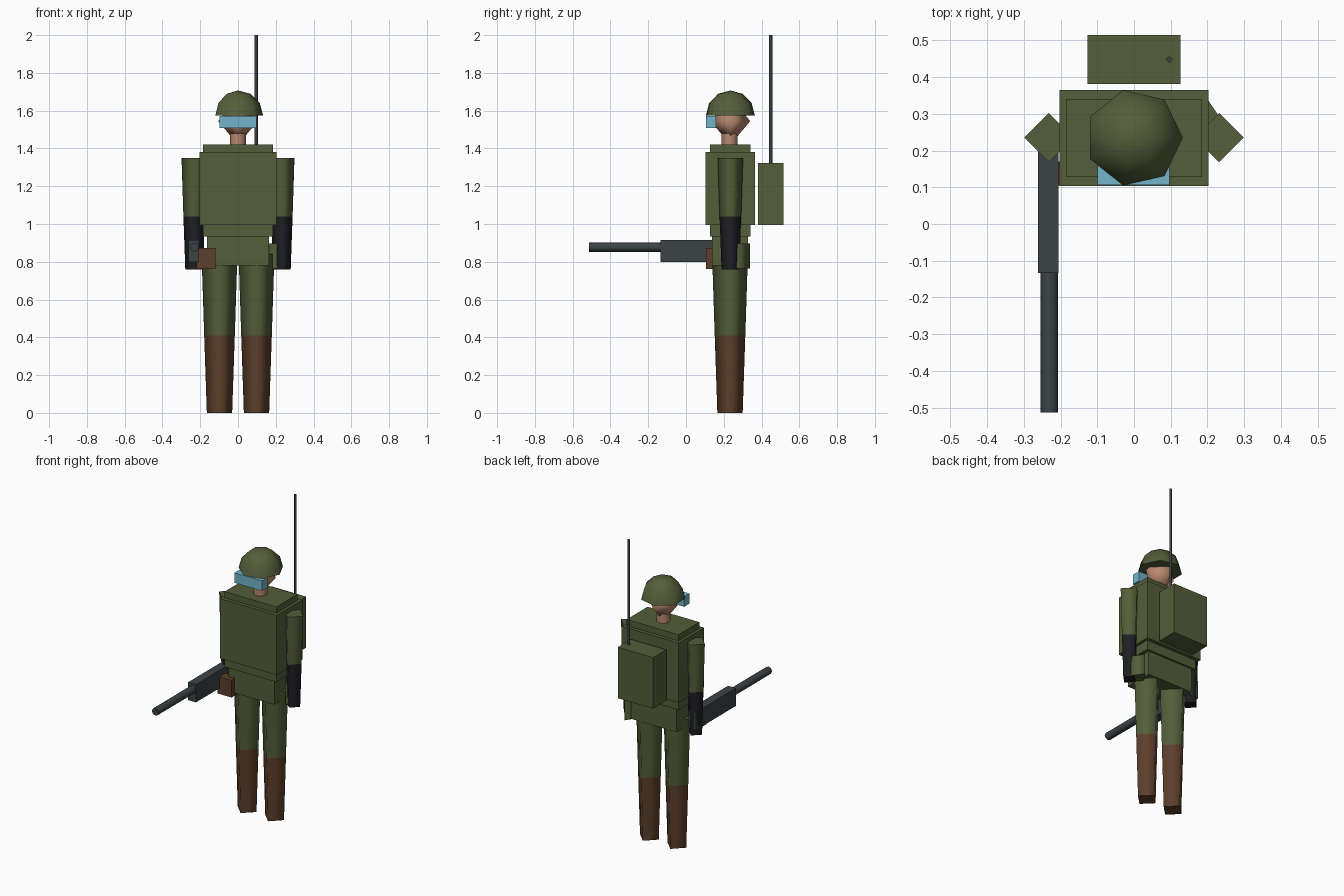
import bpy, bmesh, math
from mathutils import Matrix

if "Cube" in bpy.data.objects:
    bpy.data.objects.remove(bpy.data.objects["Cube"], do_unlink=True)

MID = 0.235  # depth of the body's centre line


def material(name, rgb):
    m = bpy.data.materials.new(name)
    m.use_nodes = True
    m.diffuse_color = (*rgb, 1)
    m.node_tree.nodes["Principled BSDF"].inputs["Base Color"].default_value = (*rgb, 1)
    return m


olive = material("olive cloth", (0.088, 0.112, 0.042))
brown = material("brown leather", (0.11, 0.05, 0.025))
skin = material("skin", (0.48, 0.25, 0.16))
blue = material("goggle blue", (0.17, 0.46, 0.6))
black = material("black glove", (0.014, 0.014, 0.017))
steel = material("gun metal", (0.045, 0.057, 0.06))


def finish(name, bm, mats):
    bmesh.ops.recalc_face_normals(bm, faces=bm.faces[:])
    mesh = bpy.data.meshes.new(name)
    bm.to_mesh(mesh)
    bm.free()
    for m in mats:
        mesh.materials.append(m)
    obj = bpy.data.objects.new(name, mesh)
    bpy.context.collection.objects.link(obj)
    return obj


def box(name, xs, ys, zs, mat):
    bm = bmesh.new()
    bmesh.ops.create_cube(bm, size=1)
    for v in bm.verts:
        for i, (lo, hi) in enumerate((xs, ys, zs)):
            v.co[i] = lo if v.co[i] < 0 else hi
    return finish(name, bm, [mat])


def tube(name, centre, rings, sides, mats, stretch=1, along_y=False):
    """Smooth-sided loft through (height, radius) rings, one material per band."""
    bm = bmesh.new()
    loops = []
    for h, r in rings:
        angles = [math.tau * k / sides for k in range(sides)]
        loops.append([bm.verts.new((r * stretch * math.cos(a), r * math.sin(a), h)) for a in angles])
    for band, (low, high) in enumerate(zip(loops, loops[1:])):
        for k in range(sides):
            n = (k + 1) % sides
            f = bm.faces.new((low[k], low[n], high[n], high[k]))
            f.smooth = True
            f.material_index = min(band, len(mats) - 1)
    bm.faces.new(loops[0])
    top = bm.faces.new(loops[-1])
    top.material_index = len(mats) - 1
    if along_y:
        bm.transform(Matrix.Rotation(math.radians(-90), 4, "X"))
    bm.transform(Matrix.Translation(centre))
    return finish(name, bm, mats)


# Torso, vest and hips
box("torso", (-0.185, 0.185), (0.128, 0.341), (0.935, 1.42), olive)
box("vest", (-0.203, 0.203), (0.104, 0.365), (0.995, 1.38), olive)
box("hips", (-0.163, 0.163), (0.138, 0.328), (0.78, 0.96), olive)

# Limbs: tapered four-sided legs with boots, arms with gloves
for side, sign in (("left", 1), ("right", -1)):
    tube(side + "_leg", (sign * 0.098, MID - 0.002, 0),
         [(0, 0.067), (0.41, 0.081), (0.84, 0.095)], 4, [brown, olive])
    tube(side + "_arm", (sign * 0.232, MID, 0),
         [(0.76, 0.047), (1.04, 0.057), (1.35, 0.067)], 4, [black, olive])

# Neck and faceted head
tube("neck", (0, MID - 0.004, 0), [(1.41, 0.042), (1.48, 0.042)], 8, [skin])
bm = bmesh.new()
bmesh.ops.create_uvsphere(bm, u_segments=4, v_segments=2, radius=1)
for f in bm.faces:
    f.smooth = True
bm.transform(Matrix.Translation((0, MID, 1.545)) @ Matrix.Diagonal((0.105, 0.105, 0.125, 1)))
finish("head", bm, [skin])

# Domed seven-sided helmet
bm = bmesh.new()
SIDES, RADIUS = 7, 0.133
dome = []
for elevation in (0, 30, 60):
    e = math.radians(elevation)
    dome.append([bm.verts.new((RADIUS * math.cos(e) * math.cos(math.tau * k / SIDES),
                               RADIUS * math.cos(e) * math.sin(math.tau * k / SIDES),
                               RADIUS * math.sin(e))) for k in range(SIDES)])
crown = bm.verts.new((0, 0, RADIUS))
for k in range(SIDES):
    n = (k + 1) % SIDES
    for low, high in zip(dome, dome[1:]):
        bm.faces.new((low[k], low[n], high[n], high[k])).smooth = True
    bm.faces.new((dome[-1][k], dome[-1][n], crown)).smooth = True
bm.faces.new(dome[0])
bm.transform(Matrix.Translation((0, MID, 1.574)))
finish("helmet", bm, [olive])

box("goggles", (-0.099, 0.097), (0.106, 0.16), (1.508, 1.573), blue)

# Radio pack with antenna
box("radio_pack", (-0.126, 0.126), (0.381, 0.515), (0.994, 1.323), olive)
tube("antenna", (0.096, 0.448, 0), [(1.3, 0.009), (2.0, 0.009)], 4, [steel])

# Pouch and canteen on the belt
box("leather_pouch", (-0.22, -0.12), (0.105, 0.17), (0.763, 0.874), brown)
tube("canteen", (0.2, 0.27, 0), [(0.765, 0.07), (0.896, 0.07)], 4, [olive], stretch=0.68)

# Rifle held at the right hip
box("rifle_body", (-0.262, -0.206), (-0.134, 0.27), (0.8, 0.915), steel)
tube("rifle_barrel", (-0.231, 0, 0.877), [(-0.513, 0.024), (-0.12, 0.024)], 8, [steel], along_y=True)
